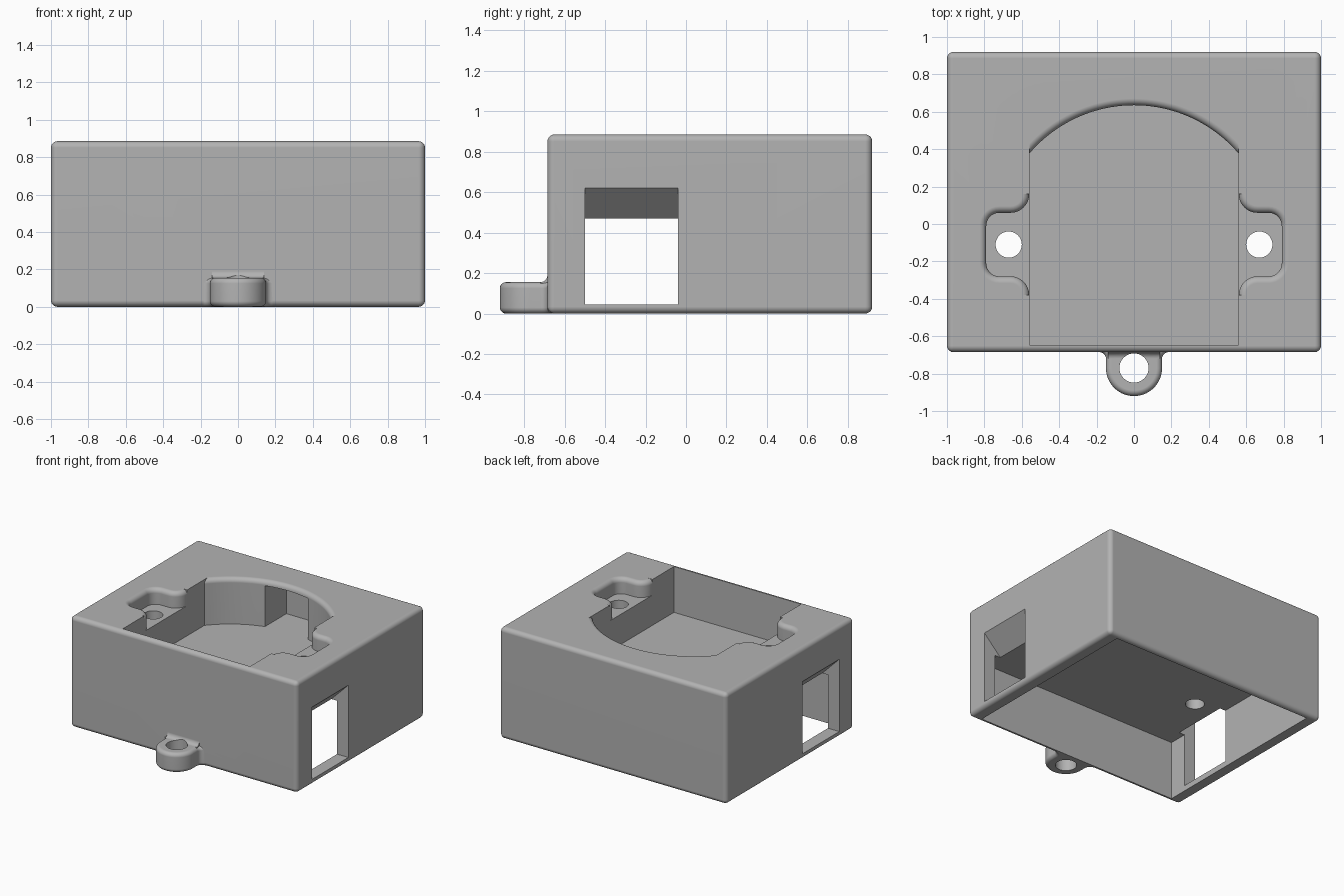
import bpy, bmesh, math
from math import sin, cos, pi

if "Cube" in bpy.data.objects:
    bpy.data.objects.remove(bpy.data.objects["Cube"], do_unlink=True)

TOP = 0.885          # height of the housing
FRONT, BACK = -0.685, 0.92
FLOOR = 0.52         # pocket floor
RIM = 0.036          # edge rounding radius

grey = bpy.data.materials.new("plain_grey")
grey.use_nodes = True
grey.diffuse_color = (0.45, 0.45, 0.45, 1)
grey.node_tree.nodes["Principled BSDF"].inputs["Base Color"].default_value = (0.45, 0.45, 0.45, 1)


def loft(name, rings):
    """Closed solid through rings of equally many points."""
    bm = bmesh.new()
    loops = [[bm.verts.new(p) for p in ring] for ring in rings]
    for a, b in zip(loops, loops[1:]):
        for i in range(len(a)):
            j = (i + 1) % len(a)
            bm.faces.new((a[i], a[j], b[j], b[i]))
    bm.faces.new(loops[0][::-1])
    bm.faces.new(loops[-1])
    bmesh.ops.recalc_face_normals(bm, faces=bm.faces[:])
    me = bpy.data.meshes.new(name)
    bm.to_mesh(me)
    bm.free()
    me.materials.append(grey)
    ob = bpy.data.objects.new(name, me)
    bpy.context.collection.objects.link(ob)
    return ob


def stack(name, outline, layers):
    """Loft of a 2D outline(offset) over (height, offset) layers."""
    return loft(name, [[(x, y, z) for x, y in outline(d)] for z, d in layers])


def block(name, x0, x1, y0, y1, z0, z1):
    return stack(name, lambda d: [(x0, y0), (x1, y0), (x1, y1), (x0, y1)], [(z0, 0), (z1, 0)])


def arc(cx, cy, r, a0, a1, n):
    return [(cx + r * cos(a0 + (a1 - a0) * i / n), cy + r * sin(a0 + (a1 - a0) * i / n))
            for i in range(n + 1)]


def post(name, x, y, r, z0, z1):
    return stack(name, lambda d: arc(x, y, r, 0, 2 * pi, 40)[:-1], [(z0, 0), (z1, 0)])


# Housing block with rounded edges
housing = block("housing", -1, 1, FRONT, BACK, 0, TOP)
bevel = housing.modifiers.new("round", 'BEVEL')
bevel.width, bevel.segments = 0.034, 5


def combine(tool, operation):
    m = housing.modifiers.new(tool.name, 'BOOLEAN')
    m.object, m.operation, m.solver = tool, operation, 'EXACT'
    tool.hide_render = True
    tools.append(tool)


tools = []

# Screw tab on the front, flared into the wall
TAB_Y, TAB_R, TAB_H, FLARE, ROOT = -0.77, 0.15, 0.155, 0.035, -0.6


def tab_outline(d):
    right = arc(TAB_R + FLARE, FRONT - FLARE, FLARE - d, pi / 2, pi, 6)
    left = [(-x, y) for x, y in right[::-1]]
    return ([(TAB_R + FLARE, ROOT)] + right + arc(0, TAB_Y, TAB_R + d, 0, -pi, 28)
            + left + [(-TAB_R - FLARE, ROOT)])


round_steps = [i * pi / 10 for i in range(6)]
tab_r = 0.03
tab_layers = [(tab_r * (1 - cos(t)), -tab_r * (1 - sin(t))) for t in round_steps]
tab_layers += [(TAB_H - z, d) for z, d in tab_layers[::-1]]
combine(stack("screw_tab", tab_outline, tab_layers), 'UNION')

# Fillet between the tab's top and the wall
fillet = [(-0.66, TAB_H - 0.02), (FRONT - FLARE, TAB_H - 0.02)]
fillet += arc(FRONT - FLARE, TAB_H + FLARE, FLARE, -pi / 2, 0, 6) + [(-0.66, TAB_H + FLARE)]
combine(loft("tab_fillet", [[(x, y, z) for y, z in fillet] for x in (-0.14, 0.14)]), 'UNION')
combine(post("tab_hole", 0, TAB_Y, 0.078, -0.1, 0.4), 'DIFFERENCE')

# Open cavity underneath
combine(block("under_cavity", -0.9, 0.9, -0.648, 0.88, -0.2, 0.47), 'DIFFERENCE')

# Round-backed pocket with a rounded rim
rim_layers = [(TOP - RIM + RIM * sin(t), RIM * (1 - cos(t))) for t in round_steps] + [(1.1, RIM)]
HALF, ARC_Y, ARC_R = 0.56, -0.1, 0.735


def pocket_outline(d):
    a = math.acos(HALF / (ARC_R + d))
    return [(-HALF, -0.648), (HALF, -0.648)] + arc(0, ARC_Y, ARC_R + d, a, pi - a, 40)


combine(stack("pocket", pocket_outline, [(FLOOR, 0)] + rim_layers), 'DIFFERENCE')

# Hidden notch behind the pocket's arc
combine(block("back_notch", -0.19, 0.19, 0.4, 0.88, FLOOR, TOP - 0.04), 'DIFFERENCE')

for side, s in (("left", 1), ("right", -1)):
    # Ear recess with rounded corners and flared mouth
    def ear_outline(d):
        upper = arc(0.66, 0.16, 0.1 - d, pi, 1.5 * pi, 8) + arc(0.72, -0.01, 0.07 + d, pi / 2, 0, 8)
        upper = [(0.5, 0.16)] + upper
        lower = [(x, 2 * -0.11 - y) for x, y in upper[::-1]]
        return [(s * x, y) for x, y in upper + lower]

    combine(stack(side + "_ear_recess", ear_outline, [(0.76, 0)] + rim_layers), 'DIFFERENCE')
    combine(post(side + "_screw_hole", s * 0.67, -0.11, 0.07, 0.3, 1), 'DIFFERENCE')

    # Side window with a sloping top edge
    window = [(1.2, 0.045), (1.2, 0.62), (1.0, 0.62), (0.84, 0.46), (0.84, 0.045)]
    combine(loft(side + "_window", [[(s * x, y, z) for x, z in window] for y in (-0.5, -0.04)]),
            'DIFFERENCE')

# Bake the modifiers, drop the cutters and smooth the rounded edges
bpy.context.view_layer.update()
baked = bpy.data.meshes.new_from_object(housing.evaluated_get(bpy.context.evaluated_depsgraph_get()))
housing.modifiers.clear()
housing.data = baked
for tool in tools:
    bpy.data.objects.remove(tool, do_unlink=True)
for ob in bpy.context.selected_objects:
    ob.select_set(False)
housing.select_set(True)
bpy.context.view_layer.objects.active = housing
bpy.ops.object.shade_smooth_by_angle(angle=math.radians(32))
weighted = housing.modifiers.new("even_shading", 'WEIGHTED_NORMAL')
weighted.keep_sharp = True
